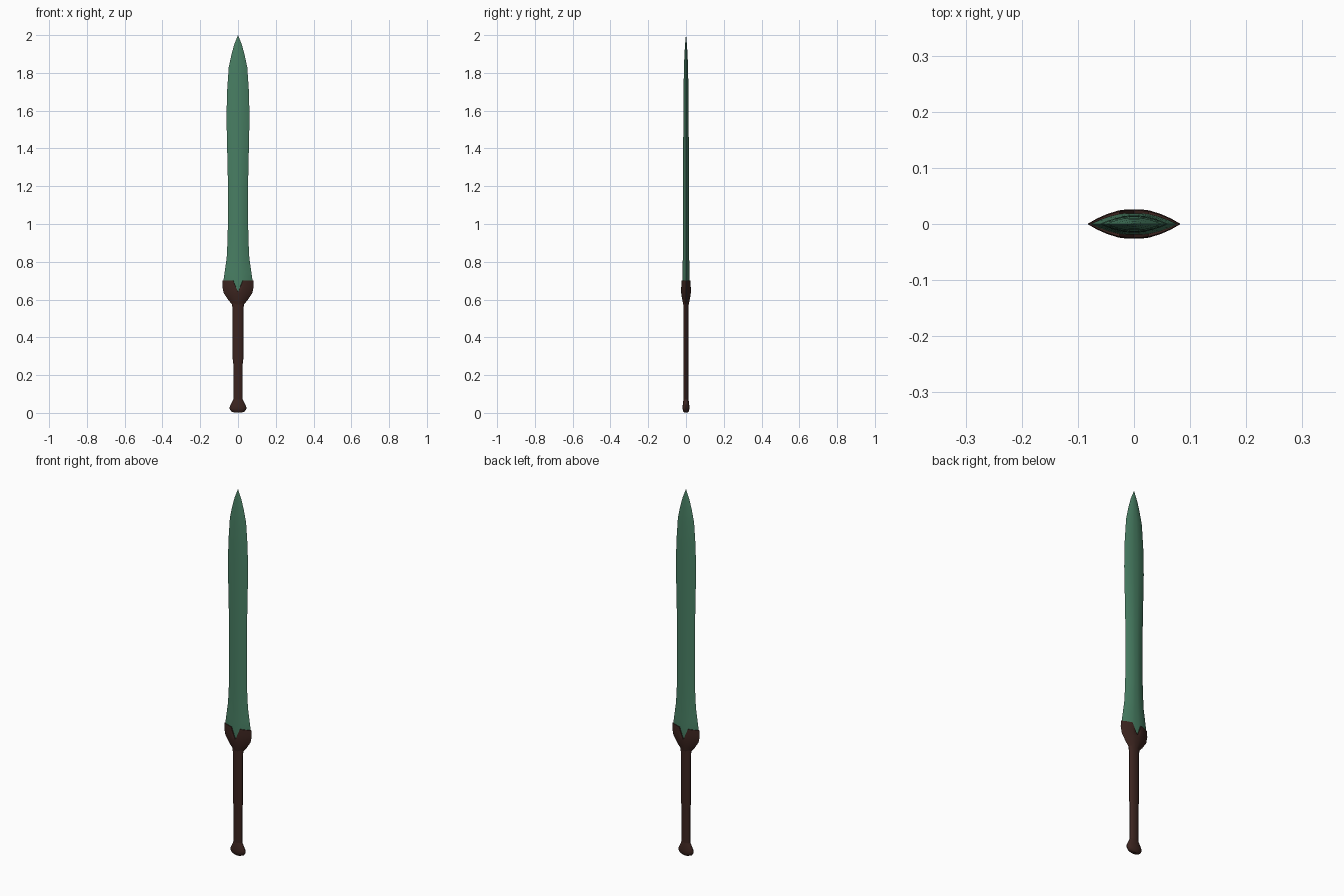
import bpy, bmesh, math

if "Cube" in bpy.data.objects:
    bpy.data.objects.remove(bpy.data.objects["Cube"])

# Half outlines: x as a fraction of half width, y as a fraction of half thickness
LENS = [(1, 0), (0.8, 0.37), (0.58, 0.68), (0.33, 0.93), (0.16, 1.0), (0, 1.0)]


def lens_loop():
    quarter = LENS
    top = quarter + [(-x, y) for x, y in reversed(quarter[:-1])]
    return top + [(x, -y) for x, y in reversed(top[1:-1])]


def round_loop(n=16):
    return [(math.cos(2 * math.pi * i / n), math.sin(2 * math.pi * i / n)) for i in range(n)]


def material(name, color):
    m = bpy.data.materials.new(name)
    m.diffuse_color = (*color, 1)
    m.use_nodes = True
    m.node_tree.nodes["Principled BSDF"].inputs["Base Color"].default_value = m.diffuse_color
    return m


def loft(name, loop, rings, mat, caps=(True, True), drop=None, angle=40):
    """Skin rings of (z, half width, half thickness); drop(ring, fx) lowers points."""
    bm = bmesh.new()
    rows = []
    for k, (z, w, t) in enumerate(rings):
        rows.append([bm.verts.new((fx * w, fy * t, z - (drop(k, fx) if drop else 0)))
                     for fx, fy in loop])
    n = len(loop)
    for a, b in zip(rows, rows[1:]):
        for i in range(n):
            j = (i + 1) % n
            bm.faces.new((a[i], a[j], b[j], b[i]))
    if caps[0]:
        bm.faces.new(rows[0][::-1])
    if caps[1]:
        bm.faces.new(rows[-1])
    bmesh.ops.remove_doubles(bm, verts=bm.verts, dist=1e-5)
    bmesh.ops.recalc_face_normals(bm, faces=bm.faces)
    me = bpy.data.meshes.new(name)
    bm.to_mesh(me)
    bm.free()
    ob = bpy.data.objects.new(name, me)
    bpy.context.collection.objects.link(ob)
    me.materials.append(mat)
    bpy.ops.object.select_all(action='DESELECT')
    ob.select_set(True)
    bpy.context.view_layer.objects.active = ob
    bpy.ops.object.shade_smooth_by_angle(angle=math.radians(angle))
    return ob


green = material("blade_green", (0.065, 0.21, 0.125))
brown = material("dark_brown", (0.045, 0.018, 0.014))

# Leaf-shaped blade, its root hidden in the guard
loft("blade", lens_loop(), [
    (0.61, 0.045, 0.016), (0.66, 0.066, 0.019), (0.70, 0.077, 0.019),
    (0.75, 0.070, 0.018), (0.82, 0.060, 0.017), (0.92, 0.055, 0.0165),
    (1.05, 0.053, 0.016), (1.20, 0.053, 0.0155), (1.38, 0.057, 0.015),
    (1.56, 0.061, 0.014), (1.70, 0.058, 0.013), (1.83, 0.049, 0.011),
    (1.90, 0.034, 0.008), (1.95, 0.020, 0.005), (1.998, 0.001, 0.0006),
], green)

# Cup guard: the upper rings dip into a V notch in the middle of each face
NOTCH_DEPTH = {2: 0.006, 3: 0.028, 4: 0.064, 5: 0.064}


def notch(k, fx):
    depth = NOTCH_DEPTH.get(k, 0)
    return depth * max(0, 1 - abs(fx) / 0.33)


loft("guard", lens_loop(), [
    (0.572, 0.030, 0.014), (0.60, 0.053, 0.020), (0.635, 0.076, 0.025),
    (0.67, 0.083, 0.026), (0.702, 0.081, 0.024), (0.702, 0.070, 0.014),
], brown, caps=(True, False), drop=notch)

# Oval grip, slightly fuller in its upper half
loft("grip", round_loop(), [
    (0.05, 0.025, 0.013), (0.26, 0.025, 0.013), (0.285, 0.028, 0.014),
    (0.54, 0.028, 0.014), (0.60, 0.034, 0.015),
], brown)

# Flared pommel with a rounded foot
loft("pommel", round_loop(), [
    (0.001, 0.018, 0.009), (0.008, 0.036, 0.015), (0.022, 0.045, 0.018),
    (0.035, 0.043, 0.018), (0.055, 0.033, 0.016), (0.072, 0.025, 0.013),
], brown)
